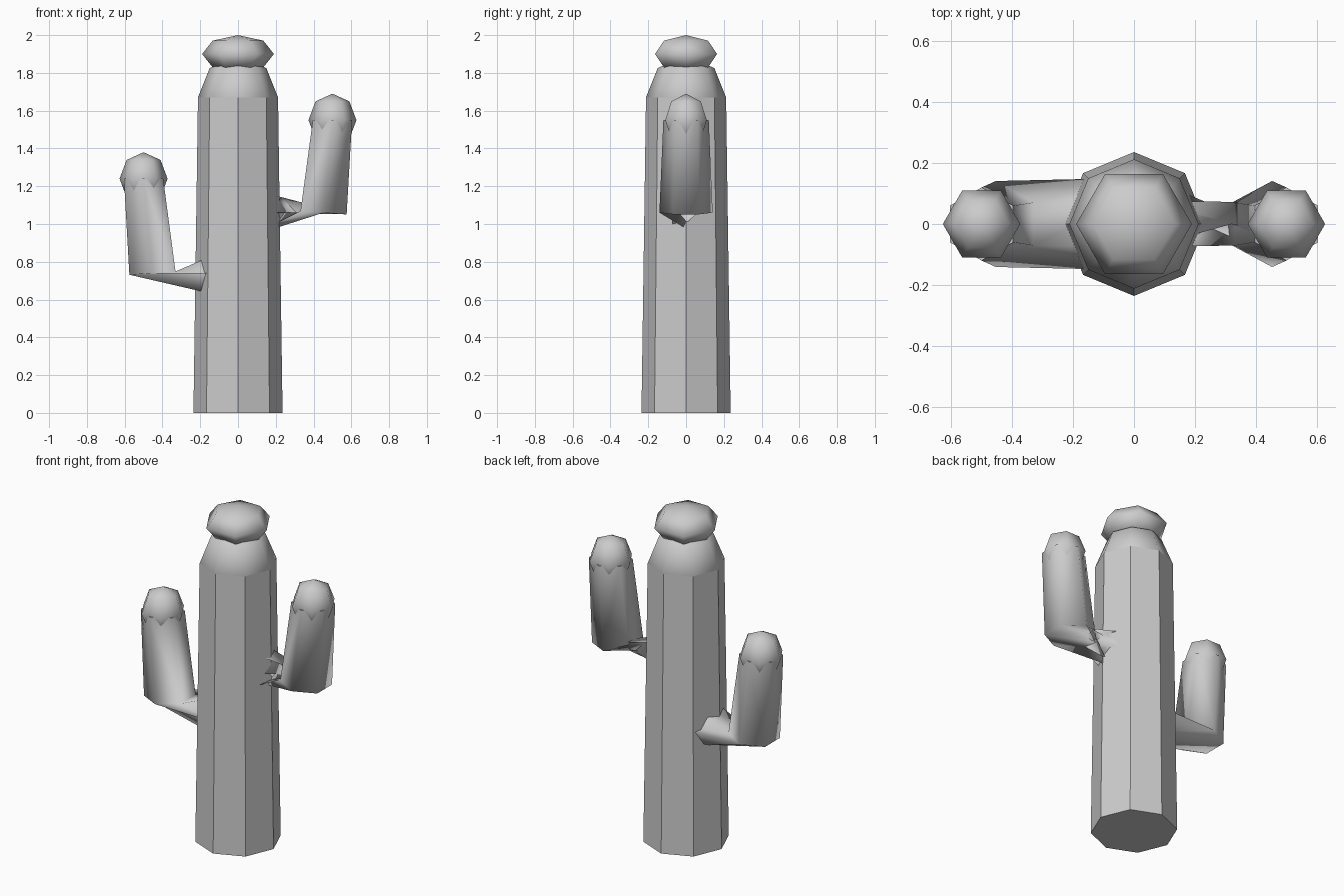
import bpy, bmesh, math
from mathutils import Matrix

if "Cube" in bpy.data.objects:
    bpy.data.objects.remove(bpy.data.objects["Cube"])

grey = bpy.data.materials.new("plain_grey")
grey.diffuse_color = (0.6, 0.6, 0.6, 1)
grey.use_nodes = True
grey.node_tree.nodes["Principled BSDF"].inputs["Base Color"].default_value = grey.diffuse_color


def finish(name, bm, smooth):
    bmesh.ops.recalc_face_normals(bm, faces=bm.faces[:])
    for f in bm.faces:
        f.smooth = smooth and len(f.verts) < 6
    me = bpy.data.meshes.new(name)
    bm.to_mesh(me)
    bm.free()
    me.materials.append(grey)
    ob = bpy.data.objects.new(name, me)
    bpy.context.collection.objects.link(ob)
    return ob


def dome(name, segments, loc, r, rz, turn=0):
    """Low-poly four-ring ball."""
    bm = bmesh.new()
    bmesh.ops.create_uvsphere(bm, u_segments=segments, v_segments=4, radius=1)
    bm.transform(Matrix.Translation(loc) @ Matrix.Rotation(turn, 4, 'Z')
                 @ Matrix.Diagonal((r, r, rz, 1)))
    return finish(name, bm, True)


def arm(name, side, z_elbow, z_top, twist=0):
    """Hexagonal bent tube; twist shifts the first ring by 60 degree steps."""
    bm = bmesh.new()
    rings = [[], [], []]
    for i in range(6):
        a = math.radians(60 * i)
        b = math.radians(60 * (i + twist))
        c, s = math.cos(a), math.sin(a)
        rings[0].append(bm.verts.new((side * 0.05, 0.15 * math.cos(b),
                                      z_elbow + 0.15 * math.sin(b))))
        rings[1].append(bm.verts.new((side * (0.453 - 0.141 * s), 0.141 * c,
                                      z_elbow + 0.01 * s)))
        rings[2].append(bm.verts.new((side * (0.5 - 0.12 * s), 0.12 * c, z_top)))
    for lo, hi in zip(rings, rings[1:]):
        for i in range(6):
            j = (i + 1) % 6
            if twist and lo is rings[0]:
                # pinched joint: diagonals cross the axis
                bm.faces.new((lo[i], lo[j], hi[i]))
                bm.faces.new((lo[j], hi[j], hi[i]))
            else:
                bm.faces.new((lo[i], lo[j], hi[j], hi[i]))
    bm.faces.new(rings[0][::-1])
    bm.faces.new(rings[2])
    return finish(name, bm, True)


# Tapered octagonal trunk, with vertices on the axes
bm = bmesh.new()
loops = [[bm.verts.new((r * math.cos(k * math.pi / 4), r * math.sin(k * math.pi / 4), z))
          for k in range(8)] for r, z in ((0.236, 0), (0.212, 1.67))]
for k in range(8):
    n = (k + 1) % 8
    bm.faces.new((loops[0][k], loops[0][n], loops[1][n], loops[1][k]))
bm.faces.new(loops[0][::-1])
bm.faces.new(loops[1])
finish("trunk", bm, False)

# Rounded shoulder and flower bud on top
dome("trunk_shoulder", 8, (0, 0, 1.67), 0.212, 0.22)
dome("top_bud", 6, (0, 0, 1.9), 0.19, 0.1, math.pi / 6)

# Arms with rounded tips; the right arm joint is twisted
arm("left_arm", -1, 0.74, 1.24)
dome("left_arm_tip", 6, (-0.5, 0, 1.24), 0.127, 0.14, math.pi / 6)
arm("right_arm", 1, 1.06, 1.55, twist=2)
dome("right_arm_tip", 6, (0.5, 0, 1.55), 0.127, 0.14, math.pi / 6)
